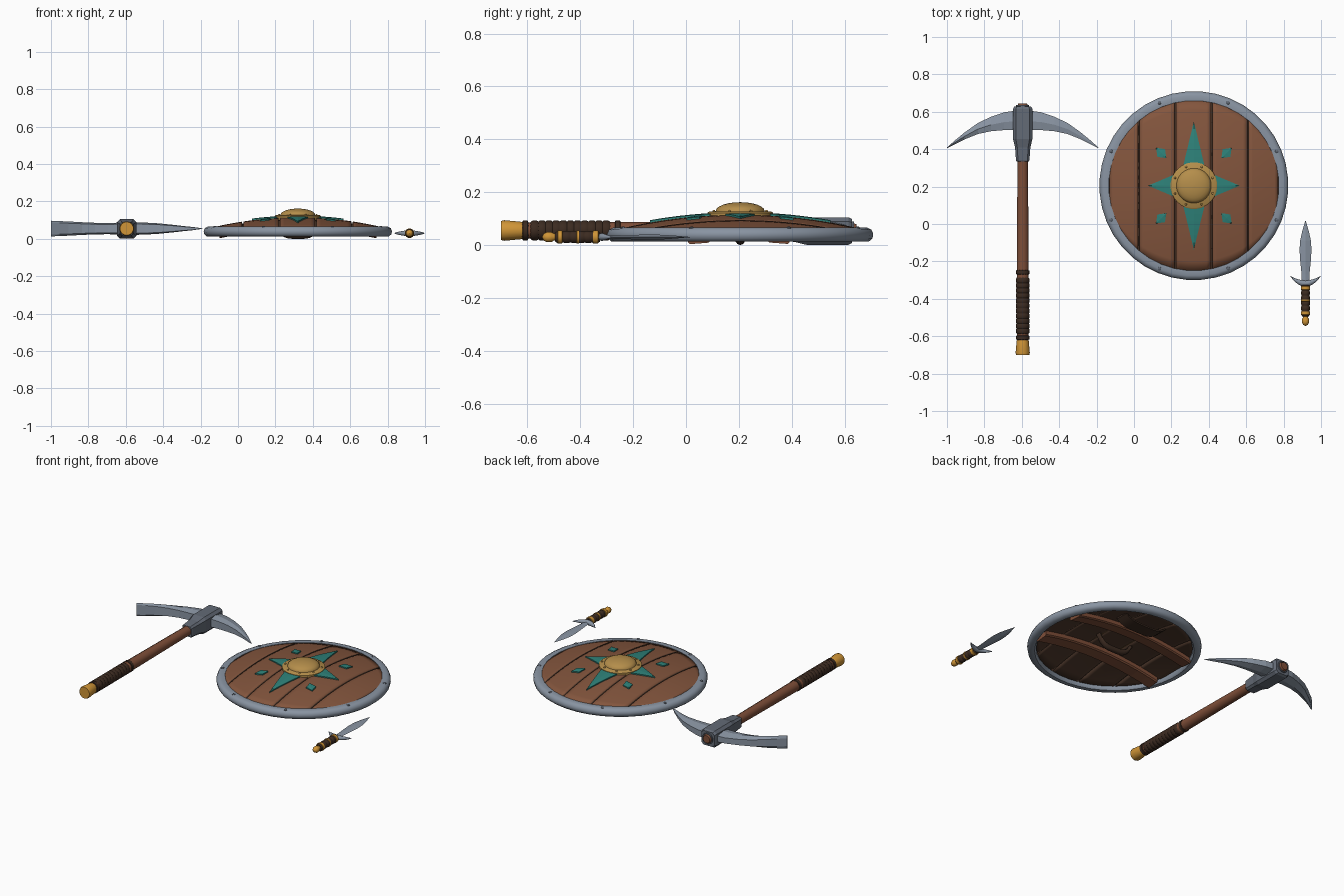
import bpy, bmesh, math
from mathutils import Vector

cube = bpy.data.objects.get("Cube")
if cube:
    bpy.data.objects.remove(cube, do_unlink=True)


def material(name, *rgb):
    m = bpy.data.materials.new(name)
    m.use_nodes = True
    m.diffuse_color = (*rgb, 1)
    m.node_tree.nodes["Principled BSDF"].inputs["Base Color"].default_value = (*rgb, 1)
    return m


wood = material("plank_wood", .23, .092, .047)
dark_wood = material("dark_wood", .085, .044, .027)
handle_wood = material("handle_wood", .21, .077, .04)
steel = material("steel", .25, .295, .36)
dark_steel = material("dark_steel", .125, .145, .18)
gold = material("gold", .63, .3, .038)
brass = material("brass", .46, .27, .07)
leather = material("dark_leather", .045, .024, .015)
teal = material("teal_paint", .027, .22, .19)


def finish(name, bm, mats, smooth=False):
    bmesh.ops.remove_doubles(bm, verts=bm.verts, dist=1e-5)
    bmesh.ops.recalc_face_normals(bm, faces=bm.faces)
    me = bpy.data.meshes.new(name)
    bm.to_mesh(me)
    bm.free()
    for m in mats:
        me.materials.append(m)
    ob = bpy.data.objects.new(name, me)
    bpy.context.collection.objects.link(ob)
    if smooth:
        bpy.ops.object.select_all(action='DESELECT')
        bpy.context.view_layer.objects.active = ob
        ob.select_set(True)
        bpy.ops.object.shade_smooth_by_angle(angle=math.radians(50))
    return ob


def loft(name, rings, mat, closed=False, smooth=False):
    """Skin a row of equal-sized rings; cap the ends unless closed."""
    bm = bmesh.new()
    rows = [[bm.verts.new(p) for p in ring] for ring in rings]
    pairs = list(zip(rows, rows[1:])) + ([(rows[-1], rows[0])] if closed else [])
    for a, b in pairs:
        for i in range(len(a)):
            j = (i + 1) % len(a)
            bm.faces.new((a[i], a[j], b[j], b[i]))
    if not closed:
        bm.faces.new(rows[0])
        bm.faces.new(rows[-1])
    return finish(name, bm, [mat], smooth)


def lathe(name, profile, centre, mat, axis='z', segs=16, closed=False, smooth=True):
    """Turn (radius, height) points around an axis through centre."""
    rings = []
    for r, h in profile:
        ring = []
        for i in range(segs):
            a = math.tau * (i + .5) / segs
            u, v = max(r, 1e-4) * math.cos(a), max(r, 1e-4) * math.sin(a)
            ring.append(Vector(centre) + Vector((u, v, h) if axis == 'z' else (u, h, v)))
        rings.append(ring)
    return loft(name, rings, mat, closed, smooth)


# ---------- shield ----------
SX, SY, R = .32, .205, .462


def dome(x, y):
    return .115 - .055 * (x * x + y * y) / (R * R)


def on_dome(x, y, lift=0):
    return Vector((SX + x, SY + y, dome(x, y) + lift))


rim = [(.452, .025), (.462, .013), (.488, .013), (.502, .025),
       (.505, .042), (.498, .058), (.482, .066), (.455, .064)]
lathe("shield_rim", rim, (SX, SY, 0), steel, segs=40, closed=True)

# domed planks: wood on top, dark on the sides and back
cuts = [-.455, -.295, -.1, .095, .29, .455]
for n, (a, b) in enumerate(zip(cuts, cuts[1:])):
    bm = bmesh.new()
    grid = []
    for i in range(9):
        x = a + .004 + (b - a - .008) * i / 8
        reach = math.sqrt(R * R - x * x)
        grid.append([bm.verts.new(on_dome(x, reach * (j / 8 - 1))) for j in range(17)])
    for p, q in zip(grid, grid[1:]):
        for j in range(16):
            bm.faces.new((p[j], q[j], q[j + 1], p[j + 1]))
    plank = finish(f"shield_plank_{n + 1}", bm, [wood, dark_wood], True)
    solid = plank.modifiers.new("thickness", 'SOLIDIFY')
    solid.thickness, solid.offset = .026, -1
    solid.material_offset = solid.material_offset_rim = 1

backing = [(R * i / 6, dome(R * i / 6, 0) - .011) for i in range(7)]
backing += [(r, h - .006) for r, h in reversed(backing)]
lathe("shield_backing", backing, (SX, SY, 0), dark_wood, segs=40)

# boss with flange and rivets
lathe("boss_flange", [(0, .09), (.125, .09), (.125, .122), (.118, .127), (0, .127)],
      (SX, SY, 0), brass, segs=28)
lathe("boss_dome", [(.095, .12)] + [(.093 * math.cos(t * math.pi / 12), .129 + .033 * math.sin(t * math.pi / 12))
                                    for t in range(7)], (SX, SY, 0), brass, segs=28)


def rivets(name, radius, height, size, mat, count=8):
    for k in range(count):
        a = math.tau * (k + .5) / count
        lathe(f"{name}_{k + 1}", [(size, -.004), (size, .002), (size * .6, .005), (0, .006)],
              (SX + radius * math.cos(a), SY + radius * math.sin(a), height), mat, segs=8)


rivets("flange_rivet", .108, .127, .006, brass)
rivets("rim_rivet", .48, .064, .01, dark_steel)


# star and diamond plates that follow the dome
def painted_kite(name, angle, start, wide, end, half):
    d = Vector((math.cos(angle), math.sin(angle)))
    s = Vector((-d.y, d.x))
    rings = []
    steps = [start, (start + wide) / 2] + [wide + (end - wide) * i / 6 for i in range(7)]
    for t in steps:
        k = (t - start) / (wide - start) if t < wide else (end - t) / (end - wide)
        w = max(half * k, 1e-4)
        corners = [d * t + s * w, d * t, d * t - s * w]
        rings.append([on_dome(p.x, p.y, .009 if i == 1 else .007) for i, p in enumerate(corners)]
                     + [on_dome(p.x, p.y, -.003) for p in reversed(corners)])
    loft(name, rings, teal)


for k, (side, end) in enumerate([("left", .245), ("back", .342), ("right", .245), ("front", .342)]):
    painted_kite(f"star_point_{side}", k * math.pi / 2, .02, .115, end, .055)
    painted_kite(f"diamond_{k + 1}", (k + .5) * math.pi / 2, .208, .247, .286, .029)

# back battens
for side, y in (("front", -.155), ("back", .145)):
    rings = []
    for i in range(13):
        x = -.42 + .07 * i
        rings.append([on_dome(x, y + dy, dz) for dy, dz in
                      ((-.042, -.02), (.042, -.02), (.042, -.05), (.035, -.057),
                       (-.035, -.057), (-.042, -.05))])
    loft(f"batten_{side}", rings, handle_wood)


# hand grip and arm strap
def bridge(name, x, y, half, width, thick, low, sides):
    rings = []
    for i in range(13):
        t = -1 + i / 6
        z = low + (dome(x + half * t, y) - .03 - low) * abs(t) ** 4
        rings.append([Vector((SX + x + half * t, SY + y + width * math.cos(a), z + thick * math.sin(a)))
                      for a in (math.tau * (j + .5) / sides for j in range(sides))])
    loft(name, rings, leather, smooth=True)


bridge("hand_grip", 0, 0, .12, .018, .018, .018, 10)
bridge("arm_strap", .03, .28, .15, .06, .007, .022, 4)

# ---------- pickaxe ----------
PX, PZ = -.595, .055
axle = (PX, 0, PZ)
lathe("pickaxe_handle", [(.032, -.63), (.033, -.2), (.029, .3), (.03, .36), (.03, .632), (.024, .645)],
      axle, handle_wood, 'y', 12)
wrap = [(.03, -.59)]
for i in range(11):
    y = -.585 + .027 * i
    wrap += [(.034, y), (.037, y + .004), (.037, y + .022), (.034, y + .026)]
lathe("handle_wrap", wrap + [(.03, -.282)], axle, leather, 'y', 14)
for n, y in enumerate((-.62, -.27)):
    lathe(f"wrap_band_{n + 1}", [(.03, y), (.037, y + .003), (.037, y + .021), (.03, y + .024)],
          axle, leather, 'y', 14)
lathe("handle_pommel", [(.031, -.615), (.033, -.625), (.039, -.688), (.036, -.7), (0, -.7)],
      axle, gold, 'y', 14)

# chamfered hub around the handle
hub = []
for y, s in ((.335, .033), (.34, .036), (.41, .041), (.455, .052), (.615, .052), (.628, .045)):
    c = s * .7
    hub.append([Vector((PX + u, y, .053 + v)) for u, v in
                ((s, c), (c, s), (-c, s), (-s, c), (-s, -c), (-c, -s), (c, -s), (s, -c))])
loft("pickaxe_hub", hub, dark_steel)
lathe("handle_eye_ring", [(.03, .62), (.036, .62), (.036, .636), (.03, .636)], axle, dark_steel,
      'y', 12, closed=True)


# curved arms: flared chisel on the right, spike on the left
def arm(name, side, heights):
    rings = []
    outlines = [(.03, .607, .503), (.1, .597, .502), (.17, .573, .496), (.24, .54, .481),
                (.31, .49, .453), (.36, .449, .428), (.405, .409, .405)]
    for (dx, hi, lo), h in zip(outlines, heights):
        mid = lo + (hi - lo) * .45
        rings.append([Vector((PX + side * dx, y, PZ + h * f)) for y, f in
                      ((hi, .6), (mid, 1), (lo, .75), (lo, -.75), (mid, -1), (hi, -.6))])
    loft(name, rings, steel)


arm("chisel_arm", -1, [.032, .03, .031, .034, .038, .04, .042])
arm("spike_arm", 1, [.034, .032, .028, .021, .013, .008, .001])

# ---------- dagger ----------
DX, DZ = .917, .03
blade = []
for y, w in ((-.32, .02), (-.27, .021), (-.2, .028), (-.14, .032), (-.09, .029), (-.04, .018), (.02, .0005)):
    blade.append([Vector((DX + u, y, DZ + v)) for u, v in
                  ((w, 0), (0, .3 * w), (-w, 0), (0, -.3 * w))])
loft("dagger_blade", blade, steel)

guard = []
for i in range(13):
    t = -1 + i / 6
    w = .002 + .015 * (1 - t * t)
    y = -.318 + .038 * t * t
    guard.append([Vector((DX + .08 * t, y + w * math.cos(a), DZ + w * .9 * math.sin(a)))
                  for a in (math.tau * j / 8 for j in range(8))])
loft("dagger_guard", guard, steel, smooth=True)

grip = [(.018, -.495)]
for i in range(6):
    y = -.49 + .027 * i
    grip += [(.021, y), (.024, y + .005), (.024, y + .02), (.021, y + .025)]
lathe("dagger_grip", grip + [(.018, -.325)], (DX, 0, DZ), leather, 'y', 12)
for n, (y, width) in enumerate(((-.488, .022), (-.416, .014), (-.354, .024))):
    lathe(f"dagger_ring_{n + 1}", [(.018, y), (.026, y + .003), (.026, y + width - .003), (.018, y + width)],
          (DX, 0, DZ), gold, 'y', 12)
lathe("dagger_pommel", [(.014, -.485), (.014, -.5), (.019, -.508), (.02, -.525), (.014, -.538), (0, -.545)],
      (DX, 0, DZ), gold, 'y', 12)
